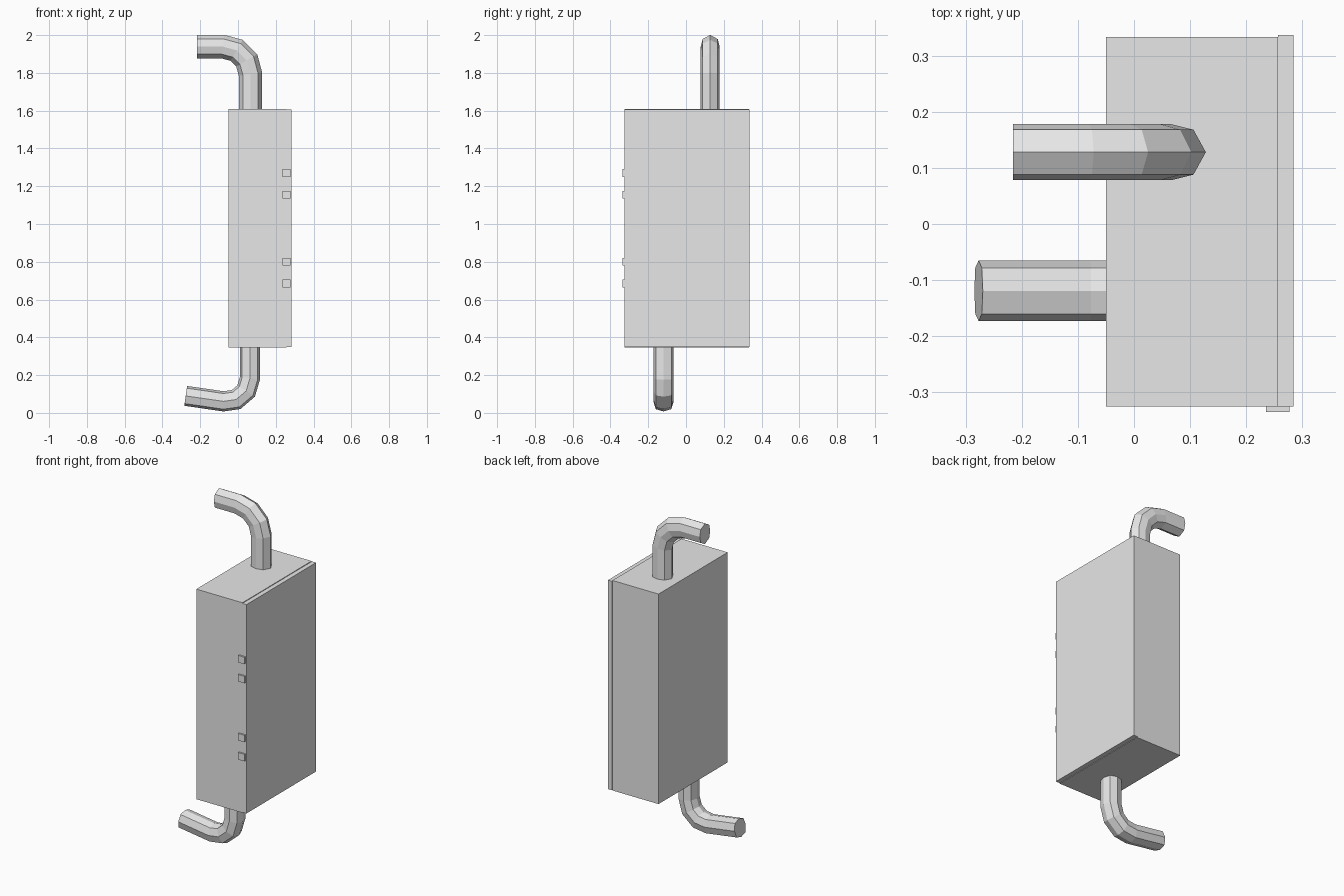
import bpy, bmesh, math
from mathutils import Vector

if "Cube" in bpy.data.objects:
    bpy.data.objects.remove(bpy.data.objects["Cube"])

grey = bpy.data.materials.new("light_grey")
grey.diffuse_color = (0.8, 0.8, 0.8, 1)
grey.use_nodes = True
grey.node_tree.nodes["Principled BSDF"].inputs["Base Color"].default_value = grey.diffuse_color


def finish(name, bm):
    bmesh.ops.recalc_face_normals(bm, faces=bm.faces)
    mesh = bpy.data.meshes.new(name)
    bm.to_mesh(mesh)
    bm.free()
    mesh.materials.append(grey)
    obj = bpy.data.objects.new(name, mesh)
    bpy.context.collection.objects.link(obj)


def box(name, lo, hi):
    bm = bmesh.new()
    bmesh.ops.create_cube(bm, size=1)
    for v in bm.verts:
        v.co = [(a + b) / 2 + c * (b - a) for a, b, c in zip(lo, hi, v.co)]
    finish(name, bm)


def pipe(name, path, y, section):
    """Sweep a section (in-plane, y) along a path of (x, z) points."""
    pts = [Vector(p) for p in path]
    bm = bmesh.new()
    rings = []
    for i, p in enumerate(pts):
        a = (p - pts[i - 1]).normalized() if i else (pts[1] - p).normalized()
        b = (pts[i + 1] - p).normalized() if i < len(pts) - 1 else a
        t = (a + b).normalized()
        n = Vector((-t.y, t.x)) / t.dot(a)
        rings.append([bm.verts.new((p.x + n.x * u, y + v, p.y + n.y * u))
                      for u, v in section])
    for r, s in zip(rings, rings[1:]):
        for j in range(len(r)):
            k = (j + 1) % len(r)
            bm.faces.new((r[j], r[k], s[k], s[j]))
    bm.faces.new(rings[0])
    bm.faces.new(rings[-1])
    finish(name, bm)


def octagon(ru, rv, d):
    return [(ru, 0), (d, d), (0, rv), (-d, d), (-ru, 0), (-d, -d), (0, -rv), (d, -d)]


def arc(cx, cz, r, angles):
    return [(cx + r * math.cos(math.radians(a)), cz + r * math.sin(math.radians(a)))
            for a in angles]


# Cabinet body and its side door
box("cabinet_body", (-0.05, -0.325, 0.345), (0.257, 0.333, 1.61))
box("cabinet_door", (0.257, -0.325, 0.348), (0.284, 0.337, 1.606))

# Small hinge blocks on the front edge
for i, z in enumerate((0.685, 0.80, 1.155, 1.27)):
    box(f"hinge_{i + 1}", (0.235, -0.335, z - 0.021), (0.277, -0.315, z + 0.021))

# Upper pipe bends to a level end
pipe("upper_pipe", [(0.066, 1.58)] + arc(-0.08, 1.793, 0.146, (0, 30, 60, 90))
     + [(-0.216, 1.939)], 0.128, octagon(0.062, 0.05, 0.04))

# Lower pipe bends slightly past level
pipe("lower_pipe", [(0.063, 0.37)] + arc(-0.06, 0.183, 0.123, (0, -33, -66, -98))
     + [(-0.277, 0.09)], -0.119, octagon(0.053, 0.054, 0.041))
